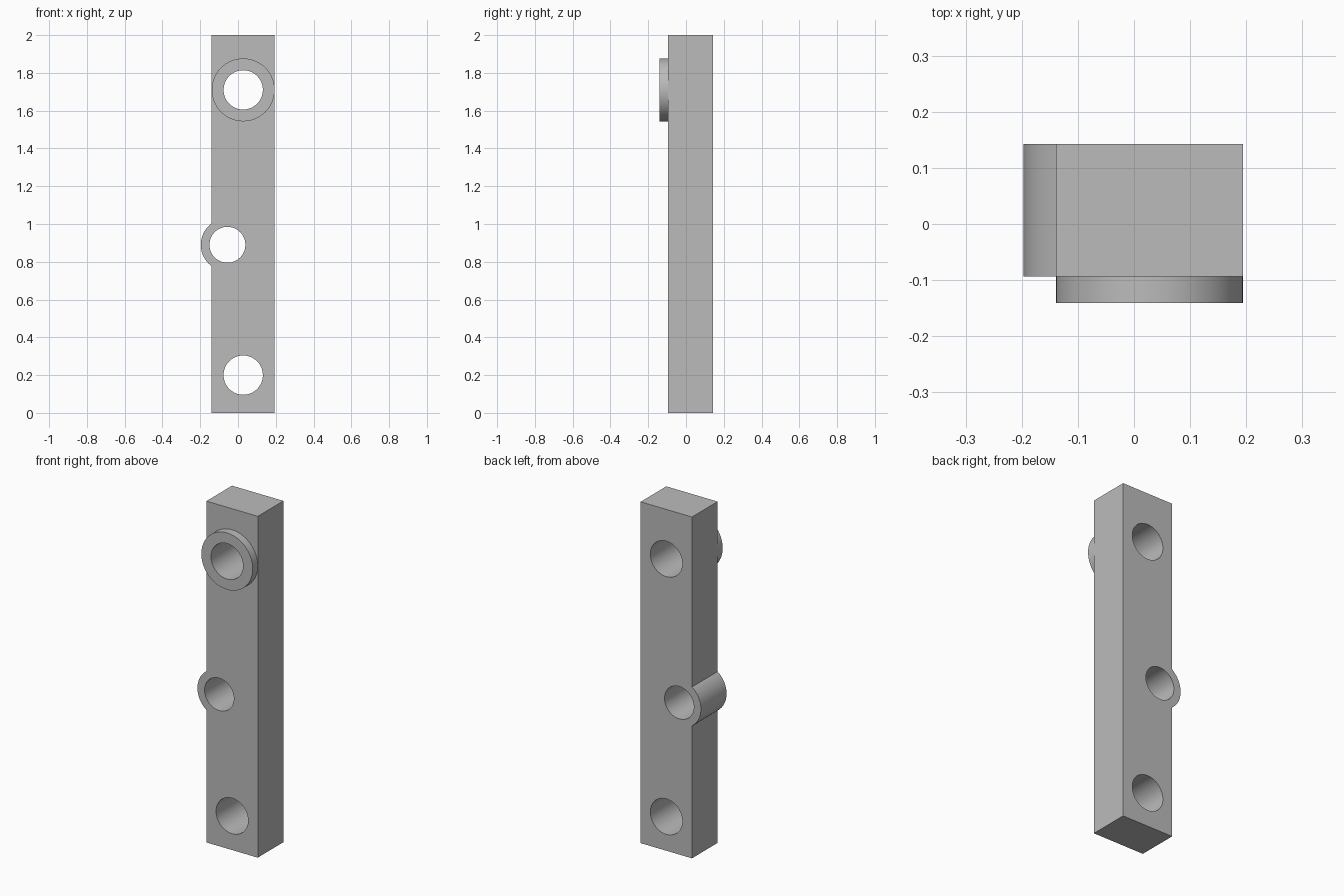
import bpy, bmesh
from math import sin, cos, acos, pi, radians

cube = bpy.data.objects.get("Cube")
if cube:
    bpy.data.objects.remove(cube, do_unlink=True)

grey = bpy.data.materials.new("plain grey")
grey.use_nodes = True
colour = (0.5, 0.5, 0.5, 1)
grey.diffuse_color = colour
grey.node_tree.nodes["Principled BSDF"].inputs["Base Color"].default_value = colour

SEGMENTS = 64
LEFT, RIGHT, TOP = -0.139, 0.194, 2.0
FRONT, BACK, COLLAR_FRONT = -0.094, 0.143, -0.141
MID = (LEFT + RIGHT) / 2
COLLAR_Z, BOSS_X, BOSS_Z, LOWER_Z = 1.71, -0.056, 0.89, 0.2
HOLE_R, BOSS_HOLE_R, BOSS_R = 0.104, 0.095, 0.141


def arc(x, z, r, start=0, end=2 * pi, steps=SEGMENTS, closed=True):
    count = steps if closed else steps + 1
    angles = [start + (end - start) * i / steps for i in range(count)]
    return [(x + r * cos(a), z + r * sin(a)) for a in angles]


def plate(name, loops, y_front, y_back):
    """Fill an outline with holes and extrude it from front to back."""
    bm = bmesh.new()
    for loop in loops:
        verts = [bm.verts.new((x, y_front, z)) for x, z in loop]
        for i, v in enumerate(verts):
            bm.edges.new((v, verts[i - 1]))
    bmesh.ops.triangle_fill(bm, edges=bm.edges[:], use_beauty=True, normal=(0, -1, 0))
    ext = bmesh.ops.extrude_face_region(bm, geom=bm.faces[:], use_keep_orig=True)
    moved = [g for g in ext["geom"] if isinstance(g, bmesh.types.BMVert)]
    bmesh.ops.translate(bm, verts=moved, vec=(0, y_back - y_front, 0))
    bmesh.ops.recalc_face_normals(bm, faces=bm.faces[:])
    mesh = bpy.data.meshes.new(name)
    bm.to_mesh(mesh)
    bm.free()
    mesh.materials.append(grey)
    ob = bpy.data.objects.new(name, mesh)
    bpy.context.collection.objects.link(ob)
    bpy.ops.object.select_all(action="DESELECT")
    ob.select_set(True)
    bpy.context.view_layer.objects.active = ob
    bpy.ops.object.shade_smooth_by_angle(angle=radians(30))
    return ob


# Bar with a rounded side boss and three through holes
half = acos((BOSS_X - LEFT) / BOSS_R)
boss = arc(BOSS_X, BOSS_Z, BOSS_R, pi + half, pi - half, 24, closed=False)
outline = [(LEFT, TOP), (RIGHT, TOP), (RIGHT, 0), (LEFT, 0)] + boss
plate("bar", [outline,
              arc(MID, COLLAR_Z, HOLE_R),
              arc(BOSS_X, BOSS_Z, BOSS_HOLE_R),
              arc(MID, LOWER_Z, HOLE_R)], FRONT, BACK)

# Raised collar around the upper hole
plate("collar", [arc(MID, COLLAR_Z, (RIGHT - LEFT) / 2),
                 arc(MID, COLLAR_Z, HOLE_R)], COLLAR_FRONT, FRONT)
